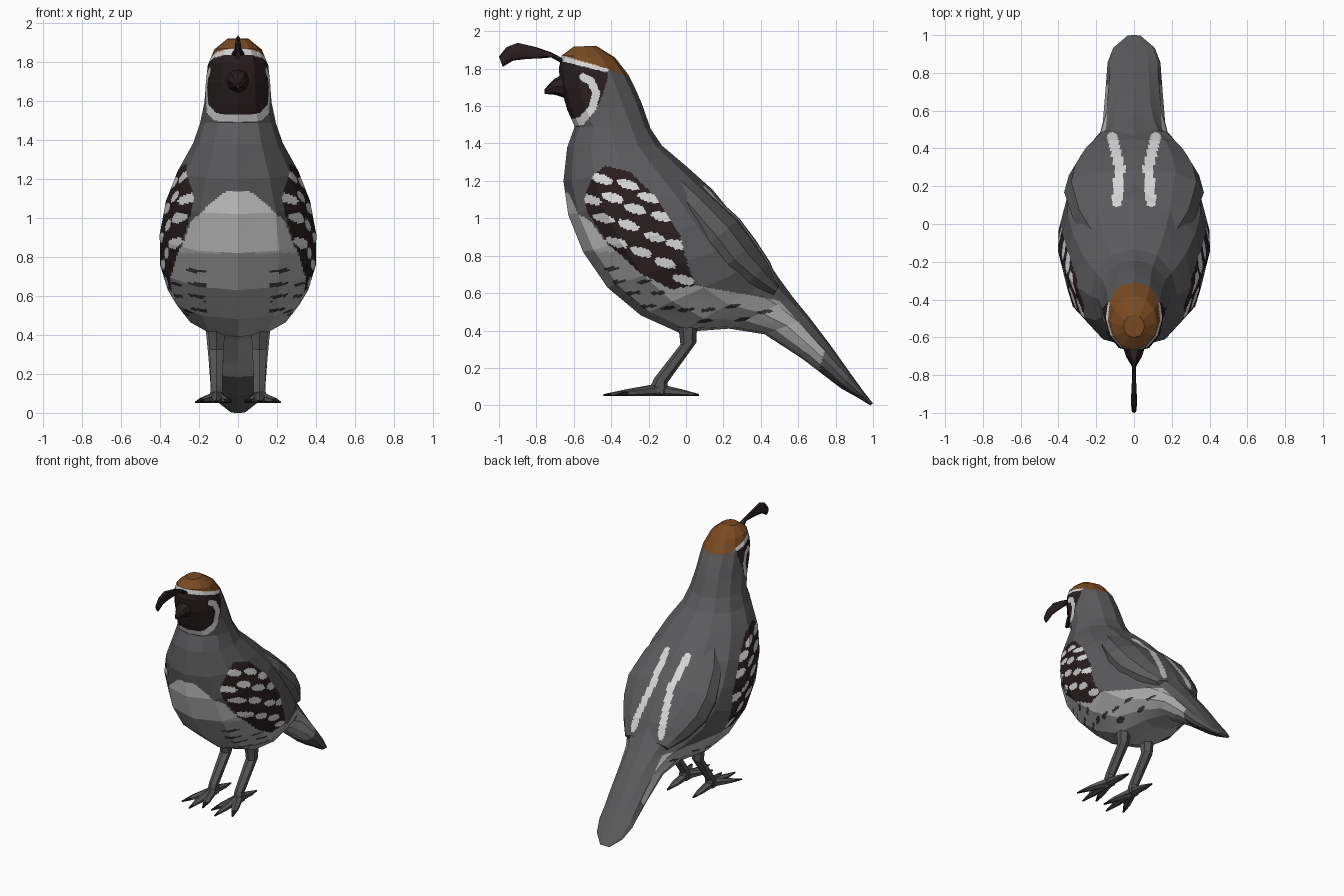
import bpy, bmesh, math

if "Cube" in bpy.data.objects:
    bpy.data.objects.remove(bpy.data.objects["Cube"])

def material(name, *rgb):
    m = bpy.data.materials.new(name)
    m.diffuse_color = (*rgb, 1)
    m.use_nodes = True
    m.node_tree.nodes["Principled BSDF"].inputs["Base Color"].default_value = m.diffuse_color
    return m

GREY, BLACK, WHITE, BROWN, BELLY, FLECK, LEG, BREAST = range(8)
MATS = [material("slate grey", .105, .105, .11), material("dark brown black", .022, .013, .014),
        material("white", .68, .68, .68), material("chestnut", .19, .068, .016),
        material("belly grey", .41, .41, .41), material("fleck grey", .045, .045, .05),
        material("leg grey", .09, .09, .09), material("pale breast grey", .60, .60, .60)]

def loft(name, sections, sides=12, k=1, paint=None, colour=GREY, power=1.0):
    """Rings between a front point and a back point (y, z), with a half width.
    Each facet is split k x k so that the markings can be painted on its faces."""
    rings = []
    for ay, az, by, bz, w in sections:
        ring = []
        for j in range(sides):
            t = 2 * math.pi * j / sides
            c, s = (1 - math.cos(t)) / 2, math.sin(t)
            x = w * math.copysign(abs(s) ** power, s) if abs(s) > 1e-6 else 0
            ring.append((x, ay + (by - ay) * c, az + (bz - az) * c))
        rings.append(ring)
    mix = lambda p, q, f: [a + (b - a) * f for a, b in zip(p, q)]
    rows, cols = (len(rings) - 1) * k + 1, sides * k
    verts = []
    for r in range(rows):
        i = min(r // k, len(rings) - 2)
        f = r / k - i
        for c in range(cols):
            j, g = c // k, (c % k) / k
            j2 = (j + 1) % sides
            verts.append(mix(mix(rings[i][j], rings[i][j2], g),
                             mix(rings[i + 1][j], rings[i + 1][j2], g), f))
    faces = [(r * cols + c, r * cols + (c + 1) % cols,
              (r + 1) * cols + (c + 1) % cols, (r + 1) * cols + c)
             for r in range(rows - 1) for c in range(cols)]
    faces += [tuple(range(cols)), tuple(range((rows - 1) * cols, rows * cols))]
    me = bpy.data.meshes.new(name)
    me.from_pydata(verts, [], faces)
    bm = bmesh.new()
    bm.from_mesh(me)
    bmesh.ops.recalc_face_normals(bm, faces=bm.faces)
    for m in MATS:
        me.materials.append(m)
    for f in bm.faces:
        f.material_index = paint(*f.calc_center_median()) if paint else colour
    bm.to_mesh(me)
    bm.free()
    ob = bpy.data.objects.new(name, me)
    bpy.context.collection.objects.link(ob)
    return ob

# Marking shapes, seen from the side as (y, z)
def inside(poly, y, z):
    hit = False
    for (y1, z1), (y2, z2) in zip(poly, poly[1:] + poly[:1]):
        if (z1 > z) != (z2 > z) and y < (y2 - y1) * (z - z1) / (z2 - z1) + y1:
            hit = not hit
    return hit

def near(line, y, z, d):
    for (y1, z1), (y2, z2) in zip(line, line[1:]):
        dy, dz = y2 - y1, z2 - z1
        t = max(0, min(1, ((y - y1) * dy + (z - z1) * dz) / (dy * dy + dz * dz)))
        if math.hypot(y - y1 - t * dy, z - z1 - t * dz) < d:
            return True
    return False

def spotted(spots, y, z, a, b, slope):
    return any(((y - p) / a) ** 2 + ((z - q - slope * (y - p)) / b) ** 2 < 1 for p, q in spots)

CAP = [(-.74, 1.88), (-.66, 1.87), (-.42, 1.80), (-.36, 1.77), (-.28, 1.765), (-.28, 2), (-.74, 2)]
BROW = [(-.72, 1.865), (-.65, 1.855), (-.43, 1.80)]
CHEEK = [(-.55, 1.755), (-.51, 1.735), (-.48, 1.67), (-.50, 1.59), (-.56, 1.52), (-.66, 1.50)]
FACE = [(-.75, 1.88), (-.42, 1.80), (-.42, 1.74), (-.46, 1.62), (-.52, 1.53), (-.58, 1.51), (-.75, 1.50)]
FLANK = [(-.545, 1.10), (-.50, 1.23), (-.43, 1.28), (-.30, 1.25), (-.17, 1.12), (-.04, .93),
         (.01, .75), (.05, .64), (-.08, .62), (-.25, .71), (-.42, .87), (-.52, 1.02)]
UNDER = [(-.72, 1.17), (-.62, 1.13), (-.50, .97), (-.42, .86), (-.20, .69), (.05, .64),
         (.50, .56), (.74, .29), (.70, .14), (-.70, .20)]
SPOTS = [(-.45, 1.21), (-.31, 1.18), (-.20, 1.11), (-.51, 1.10), (-.39, 1.11), (-.27, 1.05),
         (-.13, 1.01), (-.44, 1.00), (-.31, .965), (-.17, .90), (-.05, .86), (-.37, .87),
         (-.24, .82), (-.11, .76), (-.01, .67)]
FLECKS = [(-.36, .66), (-.28, .60), (-.22, .66), (-.15, .60), (-.40, .73), (-.32, .56), (-.10, .52),
          (0, .51), (.12, .51), (.25, .53), (.30, .46), (.10, .45), (.42, .50), (-.20, .53)]
STRIPE = [(.09, .12), (.075, .30), (.115, .46)]

def plumage(x, y, z):
    if z > 1.45:
        if abs(x) < .14 and inside(CAP, y, z):
            return BROWN
        if near(BROW, y, z, .018) or near(CHEEK, y, z, .021):
            return WHITE
        return BLACK if inside(FACE, y, z) else GREY
    if abs(x) > .12 and inside(FLANK, y, z):
        return WHITE if spotted(SPOTS, y, z, .058, .025, -.25) else BLACK
    if z < 1.20 - .9 * abs(x) and inside(UNDER, y, z):
        if abs(x) > .16 and spotted(FLECKS, y, z, .042, .010, .15):
            return FLECK
        return BREAST if z > .82 else BELLY
    if z > 1.08 - .95 * y and near(STRIPE, abs(x), y, .027):
        return WHITE
    return GREY

# Head, body and tail in one skin
loft("body", [
    (-.60, 1.918, -.48, 1.922, .055), (-.665, 1.87, -.38, 1.86, .122), (-.68, 1.80, -.31, 1.77, .155),
    (-.67, 1.70, -.27, 1.69, .165), (-.635, 1.58, -.235, 1.61, .172), (-.595, 1.49, -.19, 1.48, .195),
    (-.635, 1.38, -.13, 1.39, .23), (-.655, 1.20, 0, 1.28, .31), (-.63, 1.02, .14, 1.155, .37),
    (-.55, .82, .26, 1.01, .402), (-.42, .63, .35, .89, .40), (-.24, .48, .43, .78, .36),
    (-.04, .39, .49, .69, .28), (.23, .41, .57, .58, .20), (.42, .38, .66, .47, .165),
    (.62, .25, .77, .325, .152), (.83, .09, .88, .17, .14), (.92, .04, .945, .08, .11),
    (.985, 0, 1.0, .01, .04)], k=17, paint=plumage, power=.93)

# Folded wings covering the back and overhanging the tail
loft("folded_wings", [
    (-.20, 1.20, -.09, 1.315, .19), (-.05, .96, .12, 1.15, .325), (.05, .80, .285, 1.00, .37),
    (.14, .68, .375, .88, .345), (.28, .61, .45, .765, .28), (.46, .575, .50, .64, .185)],
    k=15, paint=plumage, power=.75)

# Beak and curled head plume
loft("beak", [(-.64, 1.64, -.65, 1.775, .06), (-.70, 1.66, -.705, 1.745, .042),
              (-.755, 1.665, -.757, 1.69, .010)], sides=8, colour=BLACK)
loft("plume", [(-.65, 1.82, -.65, 1.85, .038), (-.72, 1.86, -.715, 1.885, .014),
               (-.775, 1.855, -.80, 1.915, .010), (-.85, 1.852, -.90, 1.938, .013),
               (-.925, 1.843, -.96, 1.915, .017), (-.98, 1.81, -1.0, 1.865, .012)], sides=8, colour=BLACK)

# Legs and feet
for side, label in ((-1, "right"), (1, "left")):
    leg = loft(label + "_leg", [
        (-.05, .46, .07, .46, .055), (-.035, .375, .055, .375, .046), (-.03, .325, .055, .335, .042),
        (-.17, .145, -.10, .12, .034), (-.21, .06, -.09, .06, .038)], sides=6, colour=LEG)
    leg.location.x = side * .11
    for n, (angle, length) in enumerate([(0, .29), (25, .25), (-18, .24), (180, .22)]):
        claw = lambda x, y, z, l=length: BLACK if y < -.8 * l else LEG
        toe = loft(f"{label}_toe_{n + 1}", [
            (.02, .05, .02, .12, .034), (-.6 * length, .05, -.6 * length, .085, .028),
            (-length, .05, -length, .06, .006)], sides=6, k=3, paint=claw)
        toe.location = (side * .11, -.15, 0)
        toe.rotation_euler.z = math.radians(side * angle)
